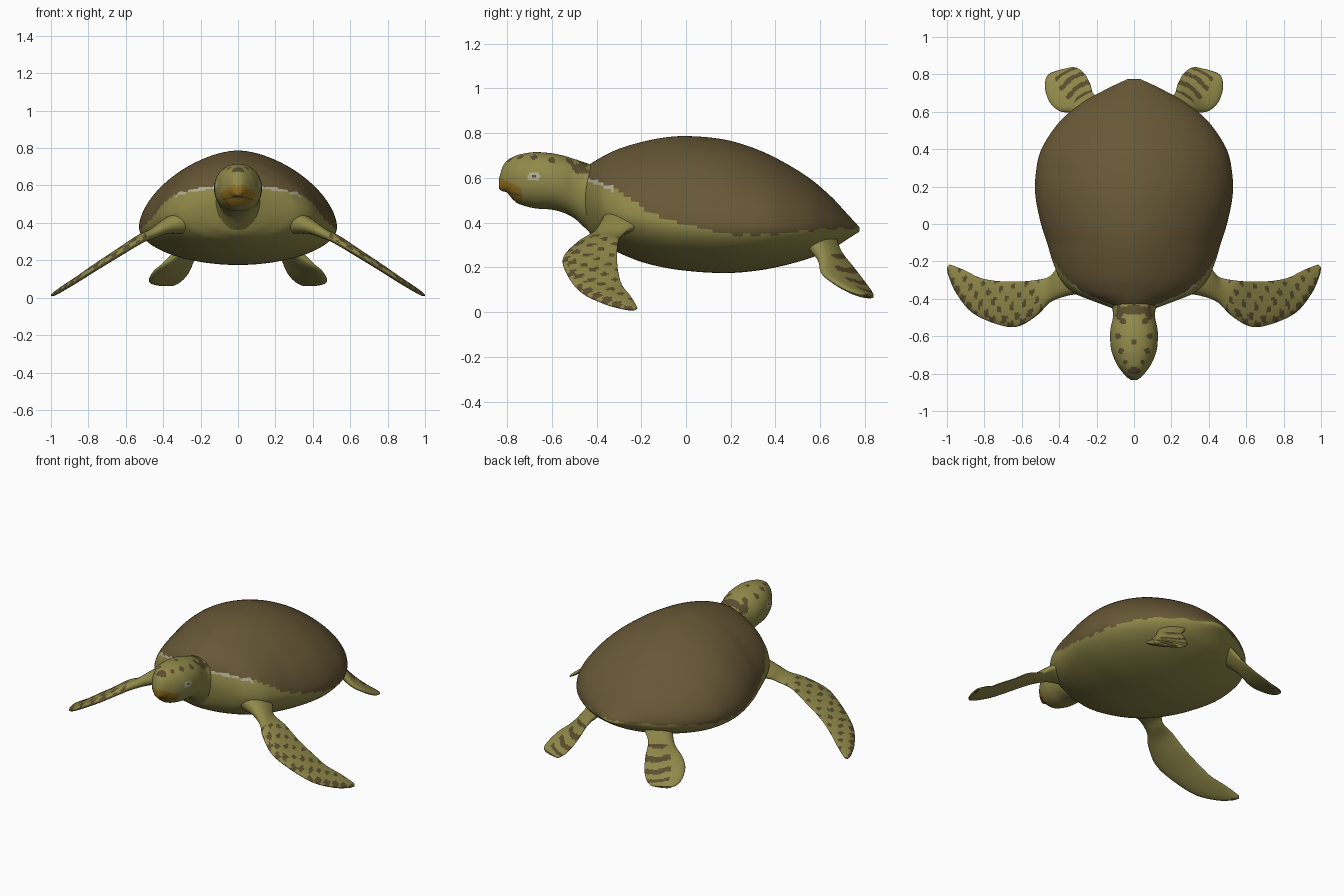
import bpy, bmesh, math
from mathutils import Vector


def material(name, rgb):
    m = bpy.data.materials.new(name)
    m.diffuse_color = (*rgb, 1)
    return m


SKIN, SHELL, SPOT, BEAK, PALE = range(5)
MATS = [material("olive skin", (0.28, 0.25, 0.068)),
        material("brown shell", (0.135, 0.097, 0.037)),
        material("dark brown spots", (0.105, 0.077, 0.028)),
        material("ochre beak", (0.31, 0.17, 0.014)),
        material("pale edging", (0.43, 0.41, 0.30))]


def interp(rows, t):
    """Smooth curve through rows of (parameter, value, value, ...)."""
    i = 0
    while i < len(rows) - 2 and t > rows[i + 1][0]:
        i += 1
    a, b = rows[i], rows[i + 1]
    p, q = rows[max(i - 1, 0)], rows[min(i + 2, len(rows) - 1)]
    h = b[0] - a[0]
    s = min(max((t - a[0]) / h, 0), 1)
    out = []
    for c in range(1, len(a)):
        ma = (b[c] - p[c]) / (b[0] - p[0]) * h
        mb = (q[c] - a[c]) / (q[0] - a[0]) * h
        out.append((2*s**3 - 3*s*s + 1) * a[c] + (s**3 - 2*s*s + s) * ma
                   + (3*s*s - 2*s**3) * b[c] + (s**3 - s*s) * mb)
    return out


def loft(name, rings, paint, mirror=False):
    """Skin closed rings; paint(centre, along, angle) picks the colour."""
    bm = bmesh.new()
    vs = [[bm.verts.new(p) for p in r] for r in rings]
    n = len(rings[0])
    for i in range(len(vs) - 1):
        for k in range(n):
            j = (k + 1) % n
            f = bm.faces.new((vs[i][k], vs[i][j], vs[i + 1][j], vs[i + 1][k]))
            f.material_index = paint(f.calc_center_median(), (i + 0.5) / (len(vs) - 1),
                                     2 * math.pi * (k + 0.5) / n)
    for r, u in ((vs[0], 0), (vs[-1], 1)):
        f = bm.faces.new(r)
        f.material_index = paint(f.calc_center_median(), u, 0)
    bmesh.ops.recalc_face_normals(bm, faces=bm.faces)
    me = bpy.data.meshes.new(name)
    bm.to_mesh(me)
    bm.free()
    for m in MATS:
        me.materials.append(m)
    ob = bpy.data.objects.new(name, me)
    bpy.context.collection.objects.link(ob)
    if mirror:
        mod = ob.modifiers.new("mirror", 'MIRROR')
        mod.use_mirror_merge = False
    for f in me.polygons:
        f.use_smooth = True
    return ob


def section_rings(rows, count, n, up, low):
    """Rings along y from rows of (y, half width, top, bottom, widest height)."""
    y0, y1 = rows[0][0], rows[-1][0]
    rings = []
    for i in range(count):
        y = y0 + (y1 - y0) * i / (count - 1)
        w, top, bot, mid = interp(rows, y)
        ring = []
        for k in range(n):
            a = 2 * math.pi * k / n
            c, s = math.cos(a), math.sin(a)
            e = 2 / (up if s > 0 else low)
            h = top - mid if s > 0 else mid - bot
            ring.append((math.copysign(abs(c) ** e, c) * w, y,
                         mid + math.copysign(abs(s) ** e, s) * h))
        rings.append(ring)
    return rings


# Body: domed shell above, smooth belly below
BODY = [(-0.46, 0.09, 0.63, 0.42, 0.53), (-0.43, 0.17, 0.66, 0.35, 0.50),
        (-0.40, 0.25, 0.68, 0.32, 0.48), (-0.37, 0.32, 0.697, 0.30, 0.46),
        (-0.30, 0.39, 0.73, 0.265, 0.44), (-0.20, 0.435, 0.76, 0.225, 0.42),
        (-0.10, 0.465, 0.78, 0.20, 0.40), (0.0, 0.497, 0.787, 0.185, 0.39),
        (0.15, 0.527, 0.775, 0.175, 0.38), (0.27, 0.525, 0.745, 0.18, 0.375),
        (0.40, 0.495, 0.69, 0.20, 0.375), (0.55, 0.395, 0.60, 0.24, 0.375),
        (0.65, 0.275, 0.515, 0.28, 0.375), (0.72, 0.15, 0.44, 0.325, 0.375),
        (0.775, 0.035, 0.38, 0.36, 0.37)]
SHELL_EDGE = [(-0.46, 0.64), (-0.42, 0.595), (-0.35, 0.57), (-0.30, 0.54), (-0.20, 0.47),
              (-0.10, 0.42), (0.0, 0.395), (0.2, 0.345), (0.4, 0.35), (0.6, 0.37), (0.775, 0.375)]


def paint_body(p, u, a):
    edge = interp(SHELL_EDGE, p.y)[0] + 0.006 * math.sin(p.y * 75)
    if p.z > edge:
        return SHELL
    if p.y < -0.32 and p.z > edge - 0.018 and abs(p.x) > 0.1:
        return PALE
    return SKIN


loft("body", section_rings(BODY, 110, 96, 1.72, 1.95), paint_body)

# Head and neck with hooked beak
HEAD = [(-0.835, 0.015, 0.60, 0.55, 0.58), (-0.82, 0.036, 0.65, 0.54, 0.59),
        (-0.80, 0.056, 0.677, 0.535, 0.59), (-0.78, 0.072, 0.69, 0.51, 0.59),
        (-0.75, 0.092, 0.703, 0.485, 0.59), (-0.68, 0.12, 0.715, 0.465, 0.59),
        (-0.60, 0.128, 0.71, 0.458, 0.585), (-0.55, 0.124, 0.70, 0.445, 0.575),
        (-0.50, 0.113, 0.685, 0.42, 0.56), (-0.45, 0.118, 0.668, 0.375, 0.53),
        (-0.40, 0.15, 0.65, 0.33, 0.50), (-0.30, 0.22, 0.62, 0.29, 0.46)]
# Spots on the crown: x, y, half width, half length
CROWN = [(0, -0.785, 0.035, 0.018), (0.07, -0.68, 0.014, 0.016), (0, -0.63, 0.012, 0.014),
         (0.085, -0.60, 0.016, 0.016), (0.06, -0.52, 0.018, 0.018), (0, -0.46, 0.08, 0.025),
         (0.08, -0.475, 0.02, 0.04), (0.045, -0.74, 0.012, 0.012)]


def paint_head(p, u, a):
    x = abs(p.x)
    eye = math.hypot((p.y + 0.68) / 0.027, (p.z - 0.605) / 0.021)
    if eye < 1:
        return SPOT if eye < 0.4 else PALE
    if p.y < -0.73 and p.z < 0.60 - (p.y + 0.83) * 0.5 and p.z > 0.49:
        # dark mouth line between the jaws
        return SPOT if abs(p.z - 0.545 + x * 0.25) < 0.004 else BEAK
    if p.z > 0.62 and any(math.hypot((x - c) / w, (p.y - d) / h) < 1 for c, d, w, h in CROWN):
        return SPOT
    return SKIN


loft("head", section_rings(HEAD, 85, 72, 2.1, 2.1), paint_head)


def flipper_rings(rows, count, n):
    """Rings from rows of (station, leading point, trailing point, thickness)."""
    def station(t):
        v = interp(rows, t)
        return Vector(v[:3]), Vector(v[3:6]), v[6]
    rings, end = [], rows[-1][0]
    for i in range(count):
        t = end * i / (count - 1)
        lead, trail, thick = station(t)
        l0, t0, _ = station(max(t - 0.1, 0))
        l1, t1, _ = station(min(t + 0.1, end))
        chord = (lead - trail) / 2
        normal = chord.cross(l1 + t1 - l0 - t0).normalized()
        if normal.z < 0:
            normal = -normal
        ring = []
        for k in range(n):
            a = 2 * math.pi * k / n
            ring.append((lead + trail) / 2 + chord * math.cos(a)
                        + normal * math.sin(a) * thick / 2 * (0.85 + 0.3 * math.cos(a)))
        rings.append(ring)
    return rings


# Long front flippers, speckled toward the leading edge
FRONT = [(0, 0.26, -0.37, 0.41, 0.36, -0.16, 0.40, 0.15),
         (1, 0.36, -0.385, 0.385, 0.42, -0.245, 0.375, 0.09),
         (2, 0.45, -0.42, 0.345, 0.46, -0.285, 0.345, 0.06),
         (3, 0.52, -0.49, 0.305, 0.55, -0.303, 0.315, 0.05),
         (4, 0.63, -0.55, 0.24, 0.65, -0.308, 0.245, 0.045),
         (5, 0.75, -0.53, 0.165, 0.75, -0.303, 0.18, 0.04),
         (6, 0.87, -0.47, 0.09, 0.83, -0.285, 0.12, 0.035),
         (7, 0.95, -0.37, 0.04, 0.90, -0.25, 0.075, 0.03),
         (8, 0.99, -0.28, 0.015, 0.96, -0.225, 0.035, 0.022),
         (9, 1.0, -0.235, 0.01, 0.985, -0.217, 0.018, 0.01)]


def paint_front(p, u, a):
    lead = math.cos(a)
    if u < 0.28:
        return SKIN
    if math.sin(a) < 0:
        return SPOT if u > 0.88 and lead > 0.2 else SKIN
    speckle = math.sin(p.x * 95 + 9 * p.y) * math.sin(p.y * 60 + 14 * p.x)
    limit = 0.05 if lead > 0.55 else 0.45 if lead > -0.5 else 0.6
    return SPOT if speckle > limit else SKIN


loft("front_flippers", flipper_rings(FRONT, 90, 48), paint_front, True)

# Short paddle-shaped hind flippers with crossing bars
HIND = [(0, 0.27, 0.53, 0.32, 0.16, 0.67, 0.335, 0.10),
        (1, 0.33, 0.59, 0.245, 0.215, 0.695, 0.27, 0.07),
        (2, 0.40, 0.605, 0.18, 0.235, 0.75, 0.20, 0.05),
        (3, 0.45, 0.65, 0.14, 0.262, 0.80, 0.135, 0.045),
        (4, 0.475, 0.72, 0.10, 0.30, 0.832, 0.09, 0.04),
        (5, 0.47, 0.78, 0.08, 0.34, 0.837, 0.066, 0.03),
        (6, 0.44, 0.808, 0.07, 0.37, 0.812, 0.062, 0.012)]


def paint_hind(p, u, a):
    bar = math.sin(u * 38 + math.sin(math.cos(a) * 4) * 0.7) > 0.2
    return SPOT if math.sin(a) > 0 and math.cos(a) < 0.35 and 0.2 < u < 0.75 and bar else SKIN


loft("hind_flippers", flipper_rings(HIND, 60, 40), paint_hind, True)
